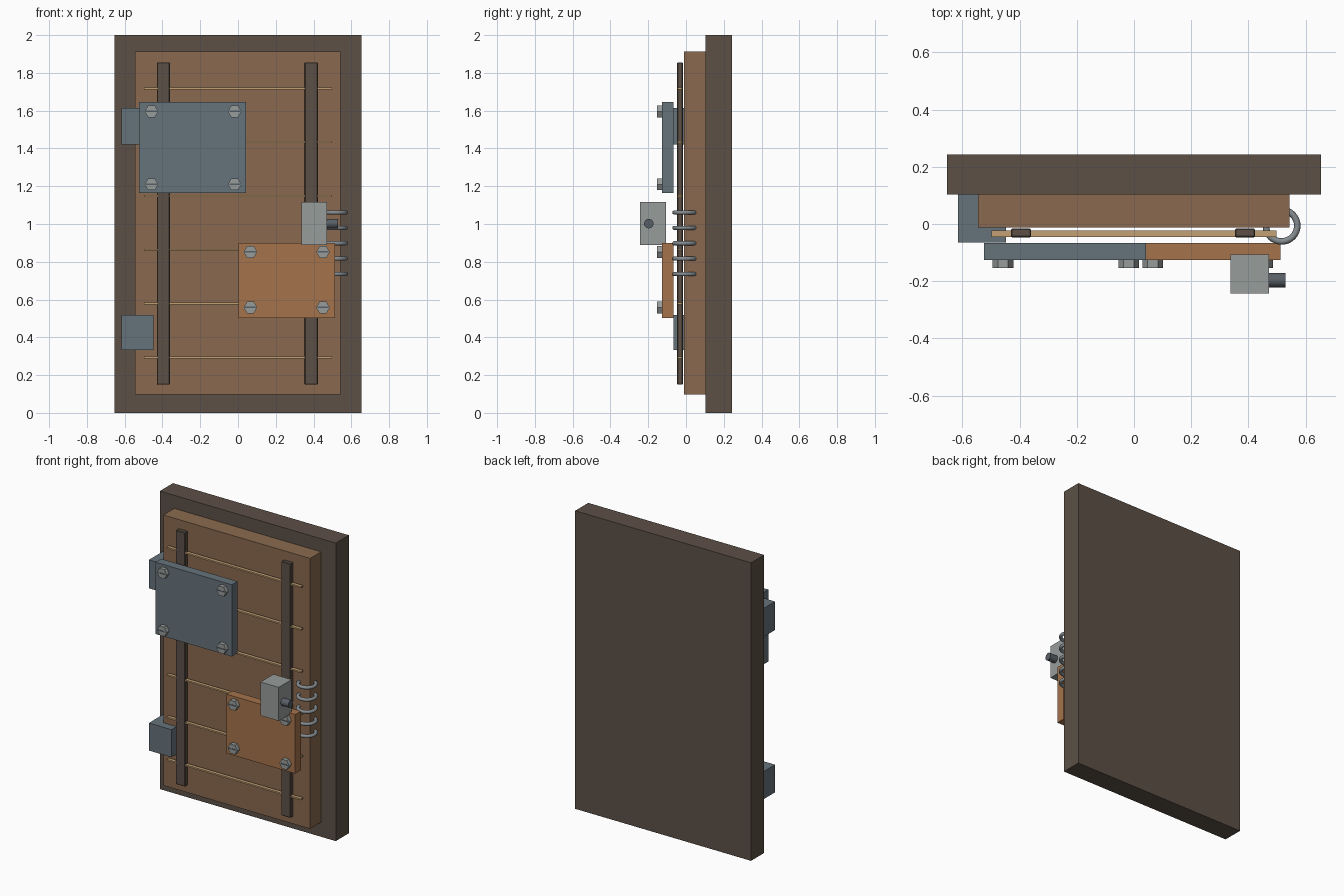
import bpy, math

if "Cube" in bpy.data.objects:
    bpy.data.objects.remove(bpy.data.objects["Cube"])


def srgb(h):
    c = [int(h[i:i + 2], 16) / 255 for i in (0, 2, 4)]
    return [v / 12.92 if v <= 0.04045 else ((v + 0.055) / 1.055) ** 2.4 for v in c] + [1]


def mat(name, h):
    m = bpy.data.materials.new(name)
    m.diffuse_color = srgb(h)
    m.use_nodes = True
    m.node_tree.nodes["Principled BSDF"].inputs["Base Color"].default_value = m.diffuse_color
    return m


DARK = mat("dark wood", "5C5046")
WOOD = mat("brown wood", "8A6A50")
TAN = mat("pale seam", "C4A074")
BLUE = mat("blue steel", "66737B")
RUST = mat("copper plate", "A5734C")
GREY = mat("light metal", "979C9A")
RING = mat("ring metal", "858C90")
PIN = mat("dark metal", "585F66")


def finish(name, m):
    o = bpy.context.object
    o.name = name
    o.data.materials.append(m)
    return o


def box(name, m, x, y, z, bevel=0):
    """Box from (min, max) ranges on each axis."""
    bpy.ops.mesh.primitive_cube_add(size=1, location=[sum(r) / 2 for r in (x, y, z)])
    o = finish(name, m)
    o.scale = [r[1] - r[0] for r in (x, y, z)]
    bpy.ops.object.transform_apply(location=False, rotation=False, scale=True)
    if bevel:
        b = o.modifiers.new("bevel", 'BEVEL')
        b.width, b.segments = bevel, 1
    return o


def bolt(x, z):
    # hex head with points to the sides, and a dark slot plate
    bpy.ops.mesh.primitive_cylinder_add(vertices=6, radius=0.036, depth=0.03,
                                        location=(x, -0.138, z),
                                        rotation=(math.pi / 2, math.pi / 6, 0))
    finish("bolt_head", GREY)
    box("bolt_slot", PIN, (x - 0.028, x + 0.028), (-0.1545, -0.150), (z - 0.004, z + 0.004))


# Backing slab and door panel
box("back_frame", DARK, (-0.653, 0.653), (0.104, 0.2425), (0, 2))
box("door_panel", WOOD, (-0.546, 0.543), (-0.0115, 0.106), (0.097, 1.912))

# Thin pale seams and upright battens
for i in range(6):
    z = 0.294 + i * 0.2848
    box("seam_strip", TAN, (-0.498, 0.498), (-0.045, -0.022), (z - 0.005, z + 0.005))
for x in (-0.395, 0.388):
    box("upright_batten", DARK, (x - 0.035, x + 0.035), (-0.0465, -0.016), (0.15, 1.856), 0.004)

# Hinge blocks
for z0, z1 in ((1.422, 1.613), (0.333, 0.518)):
    box("hinge_block", BLUE, (-0.616, -0.448), (-0.065, 0.104), (z0, z1))

# Bolted plates
box("upper_plate", BLUE, (-0.524, 0.042), (-0.126, -0.066), (1.163, 1.645))
box("lower_plate", RUST, (0.003, 0.513), (-0.126, -0.066), (0.503, 0.9))
for xs, zs in (((-0.458, -0.018), (1.21, 1.596)), ((0.066, 0.45), (0.558, 0.852))):
    for x in xs:
        for z in zs:
            bolt(x, z)

# Lock box and sliding pin
box("lock_box", GREY, (0.337, 0.472), (-0.2425, -0.106), (0.89, 1.116))
bpy.ops.mesh.primitive_cylinder_add(vertices=20, radius=0.025, depth=0.13,
                                    location=(0.464, -0.197, 1.002),
                                    rotation=(0, math.pi / 2, 0))
finish("lock_pin", PIN)
bpy.ops.object.shade_smooth_by_angle()

# Rings through the door edge
for i in range(5):
    bpy.ops.mesh.primitive_torus_add(major_radius=0.055, minor_radius=0.0115,
                                     major_segments=32, minor_segments=10,
                                     location=(0.516, -0.006, 0.735 + i * 0.0815))
    finish("edge_ring", RING)
    bpy.ops.object.shade_smooth()
